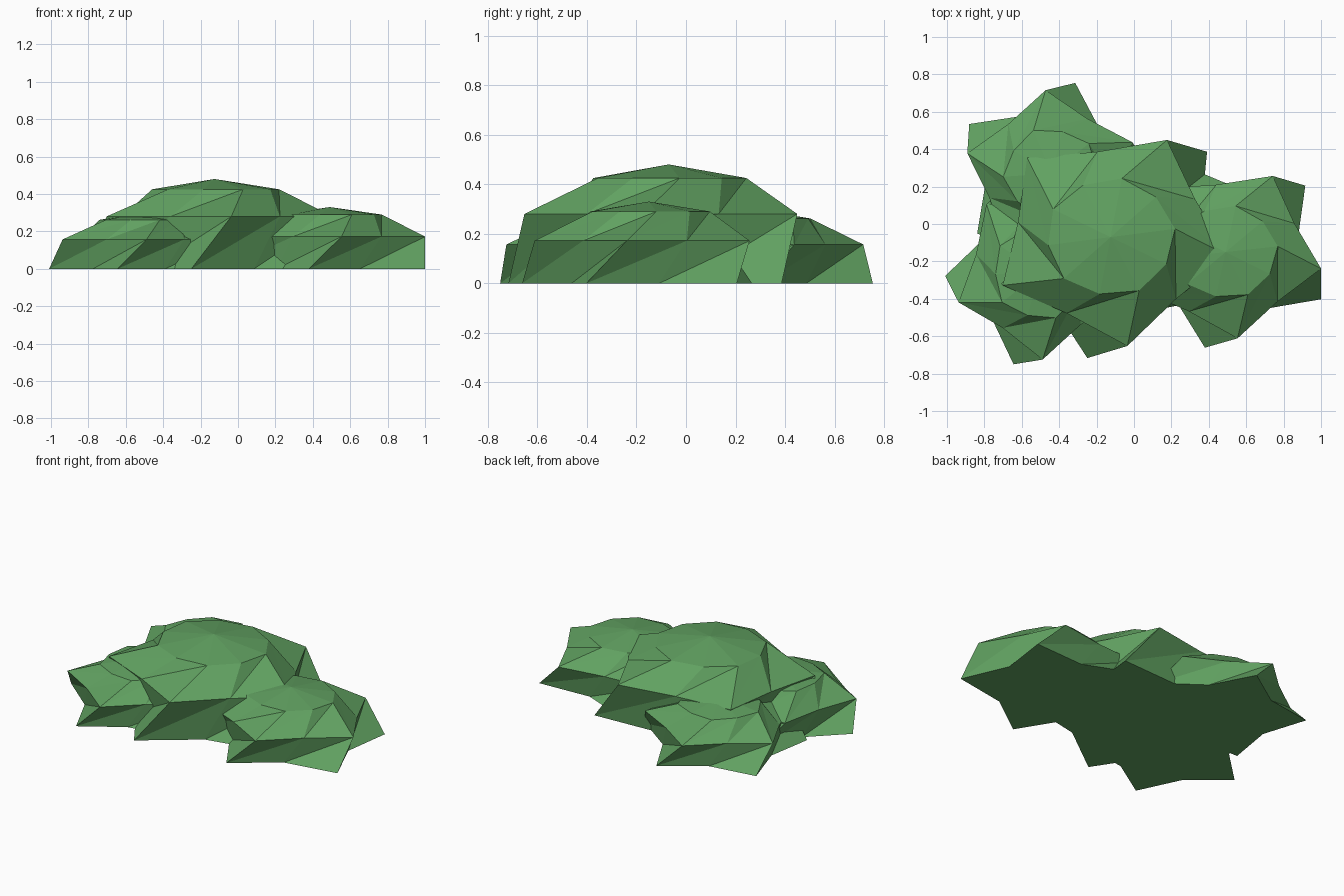
import bpy, bmesh
from math import cos, sin, radians

if "Cube" in bpy.data.objects:
    bpy.data.objects.remove(bpy.data.objects["Cube"])

green = bpy.data.materials.new("leaf_green")
green.diffuse_color = (0.12, 0.36, 0.12, 1)
green.use_nodes = True
green.node_tree.nodes["Principled BSDF"].inputs["Base Color"].default_value = green.diffuse_color


def leafy_mound(name, centre, stretch, turn, heights, tips, notches):
    """Twisted five-pointed dome: base, shoulder and crown rings, plus an apex."""
    bm = bmesh.new()
    cx, cy = centre
    sx, sy = stretch
    rings = []
    for k in range(3):
        ring = []
        for i in range(10):
            r = (notches if i % 2 else tips)[k]
            a = radians(turn + 18 * (k - 1) + 36 * i)
            ring.append(bm.verts.new((cx + sx * r * cos(a), cy + sy * r * sin(a), heights[k])))
        rings.append(ring)
    apex = bm.verts.new((cx, cy, heights[3]))
    # Sides split along the long diagonal, giving sharp slanted creases
    for low, high in zip(rings, rings[1:]):
        for i in range(10):
            j = (i + 1) % 10
            bm.faces.new((low[i], low[j], high[j]))
            bm.faces.new((low[i], high[j], high[i]))
    # Crown fan and flat underside
    for i in range(10):
        bm.faces.new((rings[2][i], rings[2][(i + 1) % 10], apex))
    bm.faces.new(rings[0][::-1])
    bmesh.ops.recalc_face_normals(bm, faces=bm.faces[:])
    mesh = bpy.data.meshes.new(name)
    bm.to_mesh(mesh)
    bm.free()
    mesh.materials.append(green)
    obj = bpy.data.objects.new(name, mesh)
    bpy.context.collection.objects.link(obj)


# Tall middle mound
leafy_mound("main_mound", (-0.125, -0.07), (1.07, 0.98), -10, (0, 0.28, 0.425, 0.48),
            (0.67, 0.60, 0.325), (0.45, 0.47, 0.315))
# Right mound
leafy_mound("right_mound", (0.49, -0.15), (1.04, 0.93), -11, (0, 0.172, 0.29, 0.33),
            (0.56, 0.50, 0.27), (0.37, 0.39, 0.26))
# Lower mounds behind and at the left front
leafy_mound("back_mound", (-0.44, 0.27), (1.0, 0.96), 22, (0, 0.157, 0.262, 0.30),
            (0.52, 0.465, 0.26), (0.35, 0.36, 0.24))
leafy_mound("left_mound", (-0.505, -0.26), (0.98, 0.99), 56, (0, 0.157, 0.262, 0.30),
            (0.515, 0.47, 0.26), (0.35, 0.36, 0.24))
